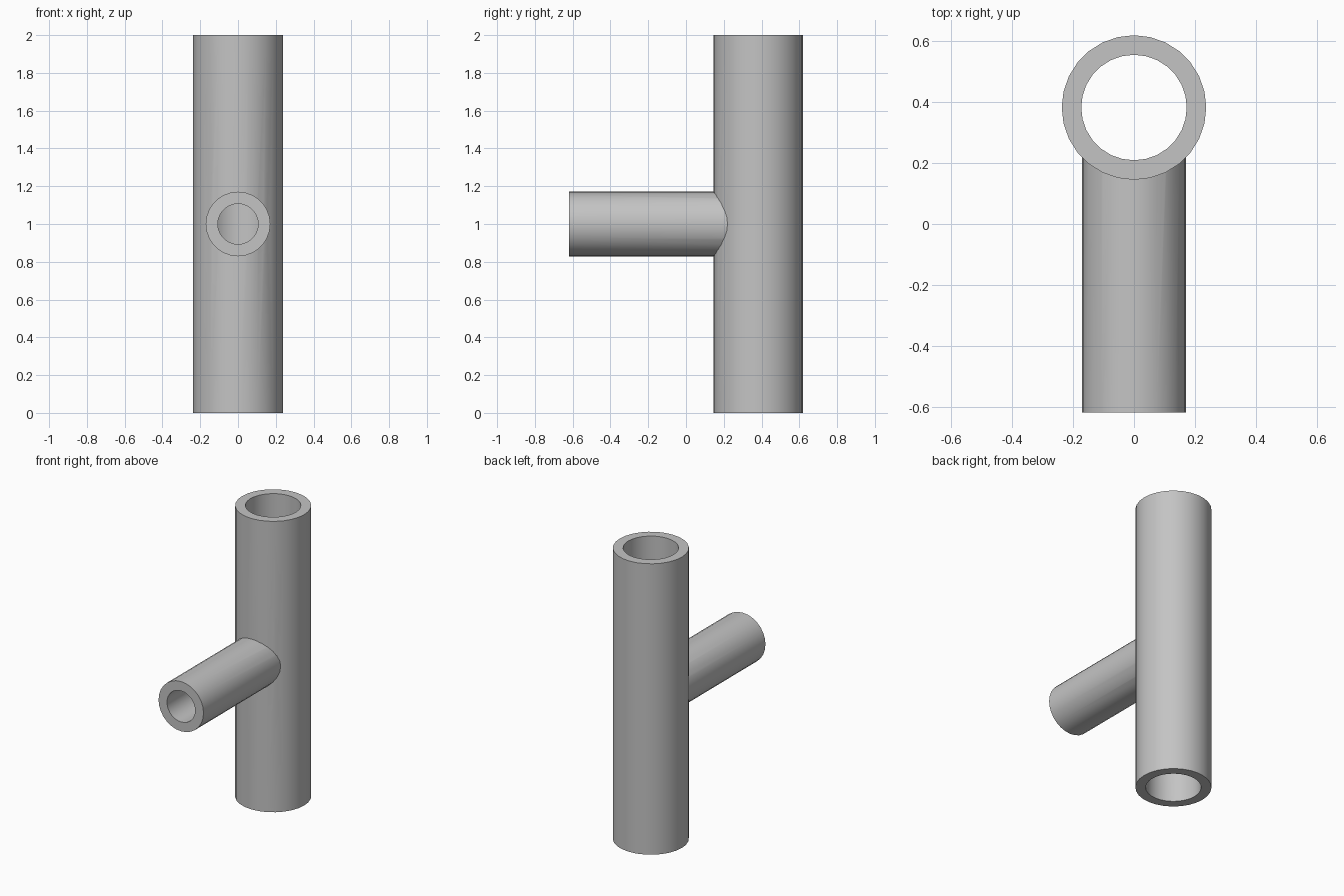
import bpy
import math

cube = bpy.data.objects.get("Cube")
if cube:
    bpy.data.objects.remove(cube, do_unlink=True)

# Material
grey = bpy.data.materials.new("plain_grey")
grey.use_nodes = True
colour = (0.55, 0.55, 0.55, 1)
grey.diffuse_color = colour
grey.node_tree.nodes["Principled BSDF"].inputs["Base Color"].default_value = colour

PIPE_Y, FRONT_Y, HEIGHT = 0.382, -0.619, 2.0
PIPE_R, PIPE_BORE, BRANCH_R, BRANCH_BORE = 0.237, 0.173, 0.171, 0.107


def upright(name, radius, extra=0.0):
    """Vertical cylinder on the main pipe's axis."""
    bpy.ops.mesh.primitive_cylinder_add(
        vertices=28, radius=radius, depth=HEIGHT + 2 * extra,
        location=(0, PIPE_Y, HEIGHT / 2))
    return finish(name)


def level(name, radius, extra=0.0):
    """Horizontal cylinder from the front opening to the main pipe's axis."""
    start = FRONT_Y - extra
    bpy.ops.mesh.primitive_cylinder_add(
        vertices=28, radius=radius, depth=PIPE_Y - start,
        location=(0, (PIPE_Y + start) / 2, HEIGHT / 2),
        rotation=(math.pi / 2, 0, 0))
    return finish(name)


def finish(name):
    ob = bpy.context.object
    ob.name = name
    ob.data.materials.append(grey)
    return ob


def combine(target, tool, operation):
    """Apply a boolean and discard the tool object."""
    mod = target.modifiers.new(operation.lower(), "BOOLEAN")
    mod.operation, mod.object, mod.solver = operation, tool, "EXACT"
    bpy.context.view_layer.objects.active = target
    bpy.ops.object.modifier_apply(modifier=mod.name)
    bpy.data.objects.remove(tool, do_unlink=True)


# Outer body: upright pipe joined with the front branch
tee = upright("pipe_tee", PIPE_R)
combine(tee, level("branch_body", BRANCH_R), "UNION")

# Connected bores through both pipes
combine(tee, upright("main_bore", PIPE_BORE, 0.1), "DIFFERENCE")
combine(tee, level("branch_bore", BRANCH_BORE, 0.1), "DIFFERENCE")

# Smooth walls, crisp rims and joint
bpy.ops.object.select_all(action="DESELECT")
tee.select_set(True)
bpy.context.view_layer.objects.active = tee
bpy.ops.object.shade_smooth_by_angle(angle=math.radians(30))
